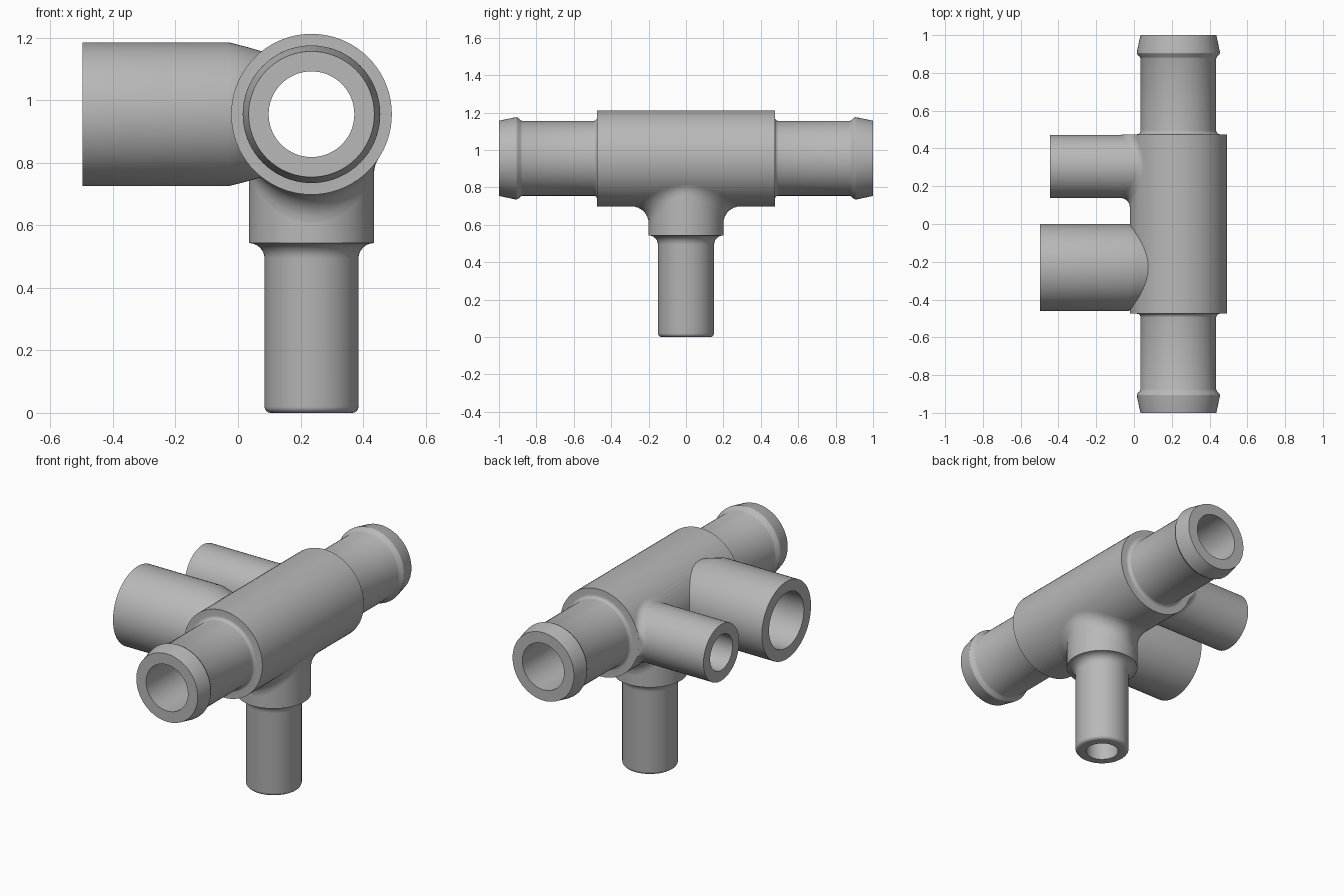
import bpy, bmesh
from math import sin, cos, pi, sqrt
from mathutils import Vector

cube = bpy.data.objects.get("Cube")
if cube:
    bpy.data.objects.remove(cube, do_unlink=True)

AX, AZ = 0.235, 0.955          # main run axis
BODY_R, BODY_END = 0.257, 0.475
SEG = 72
X, Y, Z = Vector((1, 0, 0)), Vector((0, 1, 0)), Vector((0, 0, 1))

grey = bpy.data.materials.new("plain_grey")
grey.use_nodes = True
colour = (0.48, 0.48, 0.48, 1)
grey.diffuse_color = colour
grey.node_tree.nodes["Principled BSDF"].inputs["Base Color"].default_value = colour


def finish(name, bm):
    bmesh.ops.recalc_face_normals(bm, faces=bm.faces)
    mesh = bpy.data.meshes.new(name)
    bm.to_mesh(mesh)
    bm.free()
    mesh.materials.append(grey)
    obj = bpy.data.objects.new(name, mesh)
    bpy.context.collection.objects.link(obj)
    return obj


def select(obj):
    bpy.ops.object.select_all(action='DESELECT')
    obj.select_set(True)
    bpy.context.view_layer.objects.active = obj


def lathe(name, origin, axis, profile):
    """Closed solid turned about an axis from (radius, distance) points."""
    bm = bmesh.new()
    a = Z if abs(axis.z) < 0.5 else X
    b = axis.cross(a)
    rings = [[bm.verts.new(origin + axis * h + r * (a * cos(2 * pi * i / SEG) + b * sin(2 * pi * i / SEG)))
              for i in range(SEG)] for r, h in profile]
    for p, q in zip(rings, rings[1:]):
        for i in range(SEG):
            j = (i + 1) % SEG
            bm.faces.new((p[i], p[j], q[j], q[i]))
    bm.faces.new(rings[0])
    bm.faces.new(rings[-1])
    return finish(name, bm)


def arc(r, h, rad, start, end, n=6):
    """Profile points along a circular arc, angles in quarter turns."""
    return [(r + rad * cos(t * pi / 2), h + rad * sin(t * pi / 2))
            for t in (start + (end - start) * k / n for k in range(n + 1))]


def boolean(target, tool, operation):
    select(target)
    mod = target.modifiers.new("join", 'BOOLEAN')
    mod.operation, mod.object, mod.solver = operation, tool, 'EXACT'
    bpy.ops.object.modifier_apply(modifier=mod.name)
    bpy.data.objects.remove(tool, do_unlink=True)


def saddle_fillet(name, origin, w, v, r, rad, steps=8):
    """Rolling ball blend between the body and a branch pointing along w."""
    bm = bmesh.new()
    rows = []
    for i in range(SEG):
        t = 2 * pi * i / SEG
        u, s = (r + rad) * cos(t), (r + rad) * sin(t)
        height = sqrt((BODY_R + rad) ** 2 - s * s)
        centre = Y * u + v * s + w * height
        to_branch = -(Y * cos(t) + v * sin(t))
        to_body = -(v * s + w * height).normalized()
        angle = to_branch.angle(to_body)
        row = []
        for k in range(steps + 1):
            f = k / steps
            d = (to_branch * sin((1 - f) * angle) + to_body * sin(f * angle)) / sin(angle)
            p = origin + centre + d * rad
            p.y = max(-BODY_END, min(BODY_END, p.y))
            row.append(bm.verts.new(p))
        rows.append(row)
    for i in range(SEG):
        p, q = rows[i], rows[(i + 1) % SEG]
        for k in range(steps):
            bm.faces.new((p[k], q[k], q[k + 1], p[k + 1]))
    return finish(name, bm)


centre = Vector((AX, 0, AZ))
big_at = Vector((AX, -0.23, AZ))
small_at = Vector((AX, 0.305, AZ))

# Main run: body, coved shoulders and barbed ends, mirrored about the middle
half = [(BODY_R, BODY_END)] + arc(0.22, 0.495, 0.02, -1, -2)
half += [(0.2, 0.875), (0.204, 0.885), (0.215, 0.895), (0.22, 0.905), (0.219, 0.915), (0.201, 1.0)]
fitting = lathe("pipe_fitting", centre, Y, [(r, -h) for r, h in reversed(half)] + half)

# Lower branch: collar, coved step and rounded rim
lower = [(0.2, 0), (0.2, AZ - 0.545)] + arc(0.2, AZ - 0.493, 0.05, -1, -2)
lower += arc(0.13, AZ - 0.02, 0.02, 0, 1)
lower_branch = lathe("lower_branch", centre, -Z, lower)

# Side branches
large_branch = lathe("large_side_branch", big_at, -X,
                     [(0.2, 0), (0.2, 0.155), (0.216, 0.21), (0.23, 0.265), (0.23, AX + 0.497)])
small_branch = lathe("small_side_branch", small_at, -X, [(0.167, 0), (0.167, AX + 0.445)])
for part in (lower_branch, large_branch, small_branch):
    boolean(fitting, part, 'UNION')

# Bores
for at, axis, r, start, end in ((centre, Y, 0.137, -1.1, 1.1), (centre, -Z, 0.09, 0, 1.1),
                                (big_at, -X, 0.163, 0, 1), (small_at, -X, 0.105, 0, 1)):
    boolean(fitting, lathe("bore", at, axis, [(r, start), (r, end)]), 'DIFFERENCE')

# Blends where the branches meet the body
parts = [fitting,
         saddle_fillet("lower_blend", centre, -Z, X, 0.2, 0.09),
         saddle_fillet("small_side_blend", small_at, -X, Z, 0.167, 0.05)]
for obj in parts:
    select(obj)
    bpy.ops.object.shade_smooth_by_angle(angle=0.5)
